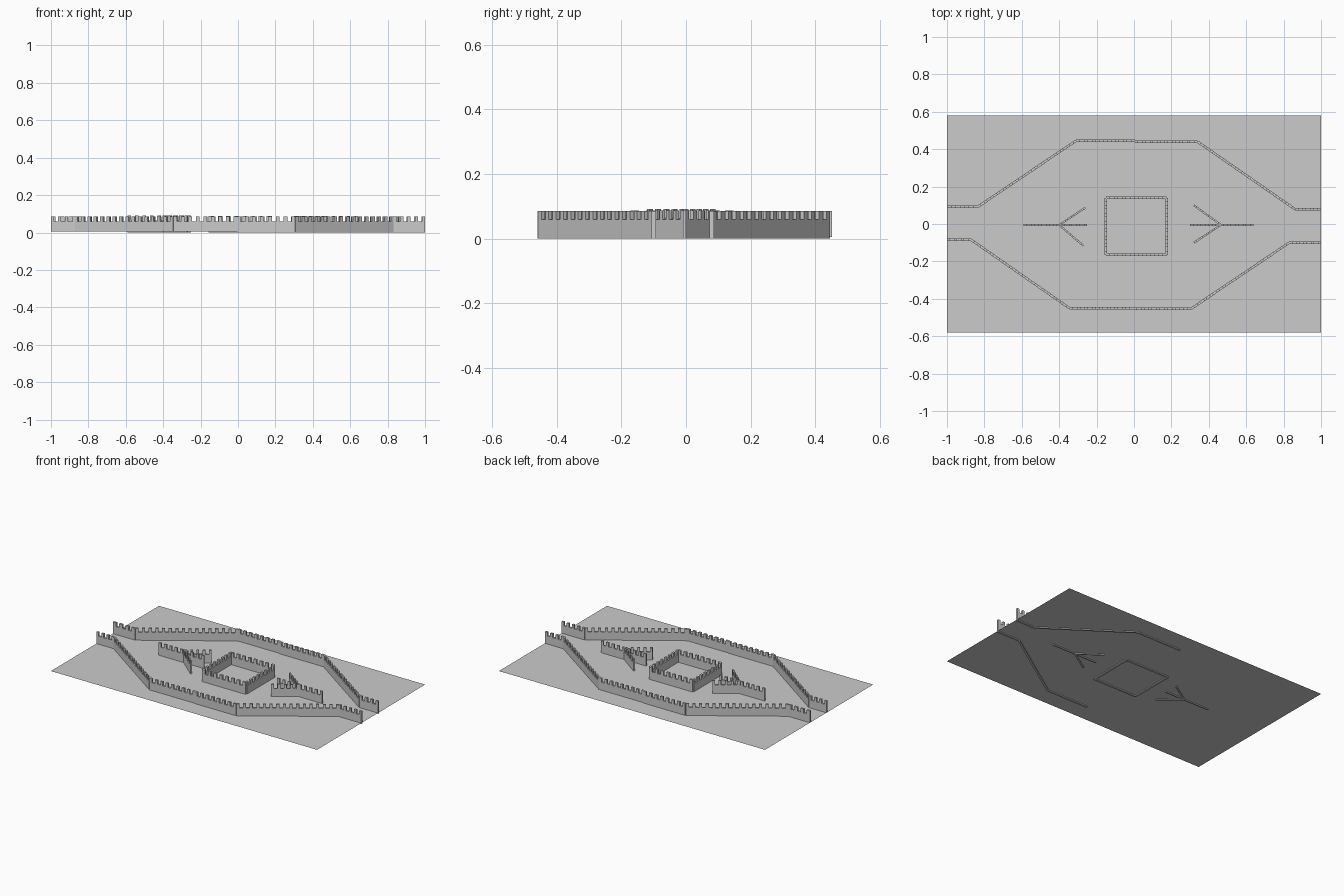
import bpy
import bmesh
from mathutils import Vector

cube = bpy.data.objects.get("Cube")
if cube:
    bpy.data.objects.remove(cube, do_unlink=True)

GROUND = 0.006   # level of the ground sheet
PITCH = 0.042    # spacing of the battlements
GAP = 0.022      # opening between two battlements
THICK = 0.013

stone = bpy.data.materials.new("grey stone")
stone.use_nodes = True
stone.diffuse_color = (0.6, 0.6, 0.6, 1)
stone.node_tree.nodes["Principled BSDF"].inputs["Base Color"].default_value = (0.6, 0.6, 0.6, 1)


def finish(bm, name):
    mesh = bpy.data.meshes.new(name)
    bm.to_mesh(mesh)
    bm.free()
    mesh.materials.append(stone)
    bpy.context.collection.objects.link(bpy.data.objects.new(name, mesh))


def add_wall(bm, start, end, base, walk, top, thick):
    """One straight run: a crenellated outline extruded to its thickness."""
    a, b = Vector((*start, 0)), Vector((*end, 0))
    length = (b - a).length
    along = (b - a).normalized()
    side = Vector((-along.y, along.x, 0)) * thick
    count = max(1, round((length + GAP) / PITCH))
    step = (length + GAP) / count
    outline = [(length, base), (0, base)]
    for i in range(count):
        left, right = i * step, (i + 1) * step - GAP
        if i:
            outline.append((left, walk))
        outline += [(left, top), (right, top)]
        if i < count - 1:
            outline.append((right, walk))
    face = bm.faces.new([bm.verts.new(a + along * s - side / 2 + Vector((0, 0, z)))
                         for s, z in outline])
    new = bmesh.ops.extrude_face_region(bm, geom=[face])["geom"]
    bmesh.ops.translate(bm, vec=side, verts=[v for v in new if isinstance(v, bmesh.types.BMVert)])


def walls(name, paths, base=0.0, walk=0.06, top=0.086, thick=THICK):
    bm = bmesh.new()
    for path in paths:
        for start, end in zip(path, path[1:]):
            add_wall(bm, start, end, base, walk, top, thick)
    bmesh.ops.recalc_face_normals(bm, faces=bm.faces)
    finish(bm, name)


# Ground sheet
bm = bmesh.new()
bm.faces.new([bm.verts.new((x, y, GROUND))
              for x, y in ((-1, -0.58), (1, -0.58), (1, 0.58), (-1, 0.58))])
finish(bm, "ground")

# Outer curtain walls, in four quarters
walls("front_right_wall", [[(-1, -0.085), (-0.87, -0.085), (-0.345, -0.45), (-0.005, -0.45)]],
      base=GROUND)
walls("back_right_wall", [[(-1, 0.092), (-0.835, 0.092), (-0.31, 0.445), (0.005, 0.445)]],
      base=GROUND)
walls("front_left_wall", [[(-0.005, -0.453), (0.305, -0.453), (0.83, -0.1), (1, -0.1)]])
walls("back_left_wall", [[(0.005, 0.44), (0.34, 0.44), (0.86, 0.08), (1, 0.08)]])

# Central keep
walls("central_keep", [[(-0.15, -0.165), (0.175, -0.165), (0.175, 0.14),
                        (-0.15, 0.14), (-0.15, -0.165)]], top=0.088)

# Forked inner walls
walls("right_fork", [[(-0.59, -0.005), (-0.25, -0.005)],
                     [(-0.4, -0.005), (-0.26, 0.087)],
                     [(-0.4, -0.005), (-0.27, -0.117)]], walk=0.064, top=0.092, thick=0.01)
walls("left_fork", [[(0.3, -0.005), (0.64, -0.005)],
                    [(0.465, -0.005), (0.32, 0.1)],
                    [(0.465, -0.005), (0.32, -0.1)]], top=0.088, thick=0.01)
